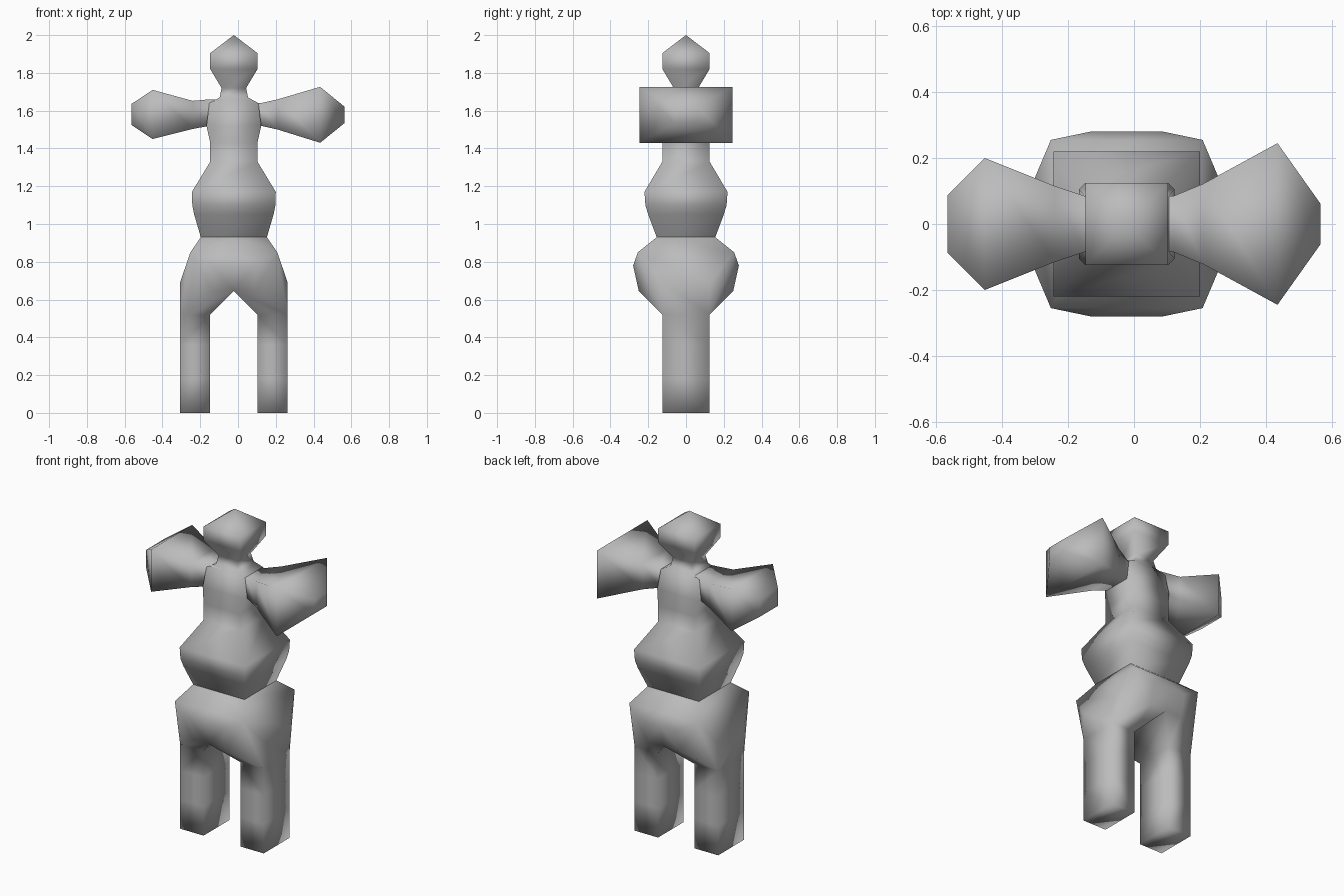
import bpy
import bmesh

cube = bpy.data.objects.get("Cube")
if cube:
    bpy.data.objects.remove(cube, do_unlink=True)

CX = -0.022  # the body's centre line

grey = bpy.data.materials.new("plain_grey")
grey.use_nodes = True
grey.diffuse_color = (0.5, 0.5, 0.5, 1)
grey.node_tree.nodes["Principled BSDF"].inputs["Base Color"].default_value = (0.5, 0.5, 0.5, 1)


def finish(name, bm, x=0):
    bmesh.ops.recalc_face_normals(bm, faces=bm.faces)
    for f in bm.faces:
        f.smooth = True
    mesh = bpy.data.meshes.new(name)
    bm.to_mesh(mesh)
    bm.free()
    mesh.materials.append(grey)
    obj = bpy.data.objects.new(name, mesh)
    obj.location.x = x
    bpy.context.collection.objects.link(obj)
    return obj


def bridge(bm, rings):
    for a, b in zip(rings, rings[1:]):
        n = len(a)
        for i in range(n):
            j = (i + 1) % n
            bm.faces.new((a[i], a[j], b[j], b[i]))


CORNERS = ((-1, -1), (1, -1), (1, 1), (-1, 1))

# Torso, neck and head: square rings of (height, half width, half depth)
bm = bmesh.new()
profile = [(0.93, 0.175, 0.155), (1.05, 0.21, 0.2), (1.1, 0.22, 0.215), (1.17, 0.222, 0.22),
           (1.33, 0.125, 0.125), (1.43, 0.125, 0.125), (1.52, 0.145, 0.105), (1.64, 0.13, 0.09),
           (1.67, 0.075, 0.075), (1.72, 0.065, 0.065), (1.82, 0.125, 0.125), (1.905, 0.125, 0.125)]
rings = [[bm.verts.new((sx * w, sy * d, z)) for sx, sy in CORNERS] for z, w, d in profile]
bridge(bm, rings)
tip = bm.verts.new((0, 0, 2.0))
for i in range(4):
    bm.faces.new((rings[-1][i], rings[-1][(i + 1) % 4], tip))
finish("torso_and_head", bm, CX)

# Both arms: rings along x of (x, half depth, bottom, top)
bm = bmesh.new()
spans = [(-0.565, 0.088, 1.525, 1.635), (-0.452, 0.2, 1.45, 1.71), (-0.24, 0.115, 1.503, 1.652),
         (-0.15, 0.085, 1.52, 1.66), (0.12, 0.085, 1.52, 1.64), (0.21, 0.122, 1.5, 1.66),
         (0.435, 0.245, 1.43, 1.726), (0.565, 0.062, 1.535, 1.62)]
rings = [[bm.verts.new((x, sy * d, hi if sz > 0 else lo)) for sy, sz in CORNERS]
         for x, d, lo, hi in spans]
bridge(bm, rings)
bm.faces.new(rings[0])
bm.faces.new(rings[-1])
finish("arms", bm)

# Hip and leg: one half as a hull, leg extruded from its base, then mirrored
bm = bmesh.new()
half = [(0, 0.155, 0.93), (0.175, 0.155, 0.93), (0, 0.255, 0.85), (0.23, 0.255, 0.85),
        (0, 0.28, 0.78), (0.11, 0.28, 0.78), (0, 0.25, 0.645), (0.11, 0.25, 0.645),
        (0.285, 0.125, 0.69), (0.285, 0.125, 0.52), (0.125, 0.125, 0.52), (0.03, 0.125, 0.645)]
for x, y, z in half:
    for s in (-1, 1):
        bm.verts.new((x, s * y, z))
bmesh.ops.convex_hull(bm, input=bm.verts[:])
bmesh.ops.dissolve_limit(bm, angle_limit=0.01, verts=bm.verts[:], edges=bm.edges[:])
hidden = [f for f in bm.faces if all(abs(v.co.x) < 0.001 for v in f.verts)
          or all(v.co.z > 0.92 for v in f.verts)]
bmesh.ops.delete(bm, geom=hidden, context="FACES")
foot = min(bm.faces, key=lambda f: f.calc_center_median().z)
for z in (0.36, 0.18, 0):
    foot = bmesh.ops.extrude_discrete_faces(bm, faces=[foot])["faces"][0]
    for v in foot.verts:
        v.co.z = z
bmesh.ops.remove_doubles(bm, verts=bm.verts[:], dist=0.0005)
legs = finish("hips_and_legs", bm, CX)
mirror = legs.modifiers.new("Mirror", "MIRROR")
mirror.use_axis = (True, False, False)
mirror.use_clip = True
mirror.merge_threshold = 0.002
